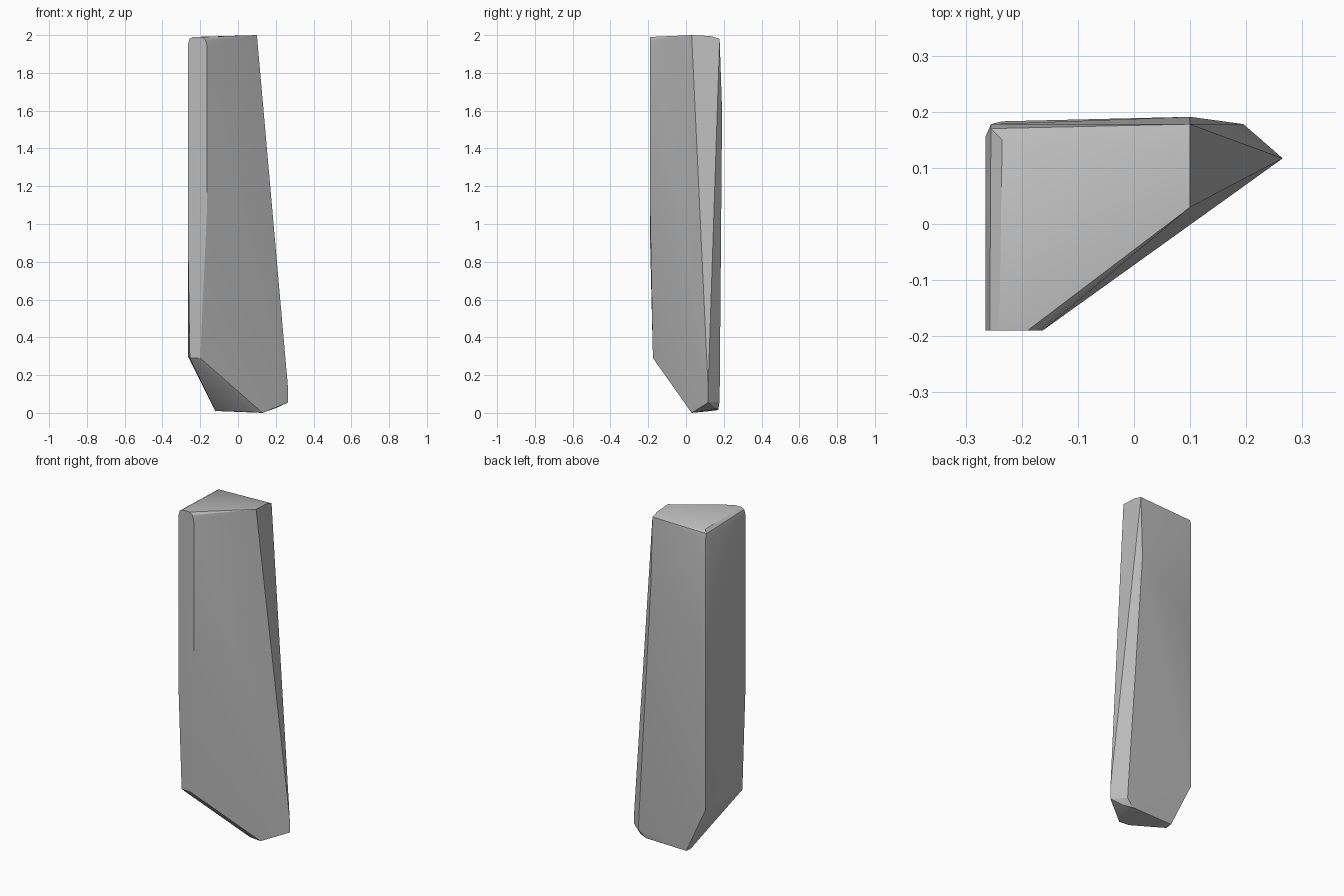
import bpy, bmesh, math
from mathutils import Vector

cube = bpy.data.objects.get("Cube")
if cube:
    bpy.data.objects.remove(cube, do_unlink=True)


def flat_material(name, colour):
    mat = bpy.data.materials.new(name)
    mat.use_nodes = True
    mat.diffuse_color = colour
    shader = mat.node_tree.nodes["Principled BSDF"]
    shader.inputs["Base Color"].default_value = colour
    shader.inputs["Roughness"].default_value = 0.8
    return mat


def chiselled_stone(name, corners, mat):
    """Wrap a tight convex skin around the corners of a cut stone."""
    bm = bmesh.new()
    for corner in corners:
        bm.verts.new(Vector(corner))
    hull = bmesh.ops.convex_hull(bm, input=bm.verts)
    spare = {v for v in hull["geom_interior"] + hull["geom_unused"]
             if isinstance(v, bmesh.types.BMVert)}
    bmesh.ops.delete(bm, geom=list(spare), context='VERTS')
    bmesh.ops.dissolve_limit(bm, angle_limit=math.radians(0.5),
                             verts=bm.verts, edges=bm.edges)
    bmesh.ops.recalc_face_normals(bm, faces=bm.faces)
    mesh = bpy.data.meshes.new(name)
    bm.to_mesh(mesh)
    bm.free()
    mesh.materials.append(mat)
    obj = bpy.data.objects.new(name, mesh)
    bpy.context.collection.objects.link(obj)
    bpy.ops.object.select_all(action='DESELECT')
    obj.select_set(True)
    bpy.context.view_layer.objects.active = obj
    bpy.ops.object.shade_smooth_by_angle(angle=math.radians(25))
    return obj


# Sloping crown with its softened rim
crown = [(0.1, 0.03, 2), (0.1, 0.178, 1.98), (0.1, 0.13, 1.995),
         (-0.255, 0.17, 1.97), (-0.235, 0.15, 1.985),
         (-0.24, -0.19, 1.99), (-0.19, -0.19, 1.99),
         (-0.257, -0.19, 1.98), (-0.172, -0.19, 1.975)]

# Narrow front strip, vertical above and tapering below
front_strip = [(-0.265, -0.19, 1.95), (-0.163, -0.19, 1.94),
               (-0.265, -0.19, 0.9), (-0.163, -0.19, 1.1),
               (-0.255, -0.175, 0.29), (-0.2, -0.175, 0.29)]

# Back with its rounded left corner
back = [(x, y, z) for x, y in ((-0.265, 0.155), (-0.255, 0.178))
        for z in (0.3, 1.94)]
back += [(-0.235, 0.183, 1.3), (0.1, 0.191, 1.6), (0.195, 0.178, 0.06)]

# Leaning right edge and the cut foot
foot = [(0.265, 0.117, 0.13), (0.265, 0.117, 0.055), (0.13, 0.03, 0),
        (0.2, 0.15, 0.025), (0.15, 0.17, 0.02),
        (-0.12, 0.17, 0.015), (-0.12, 0.13, 0.01), (0.06, 0.03, 0.005)]

stone = flat_material("stone grey", (0.5, 0.5, 0.5, 1))
chiselled_stone("standing_stone", crown + front_strip + back + foot, stone)
